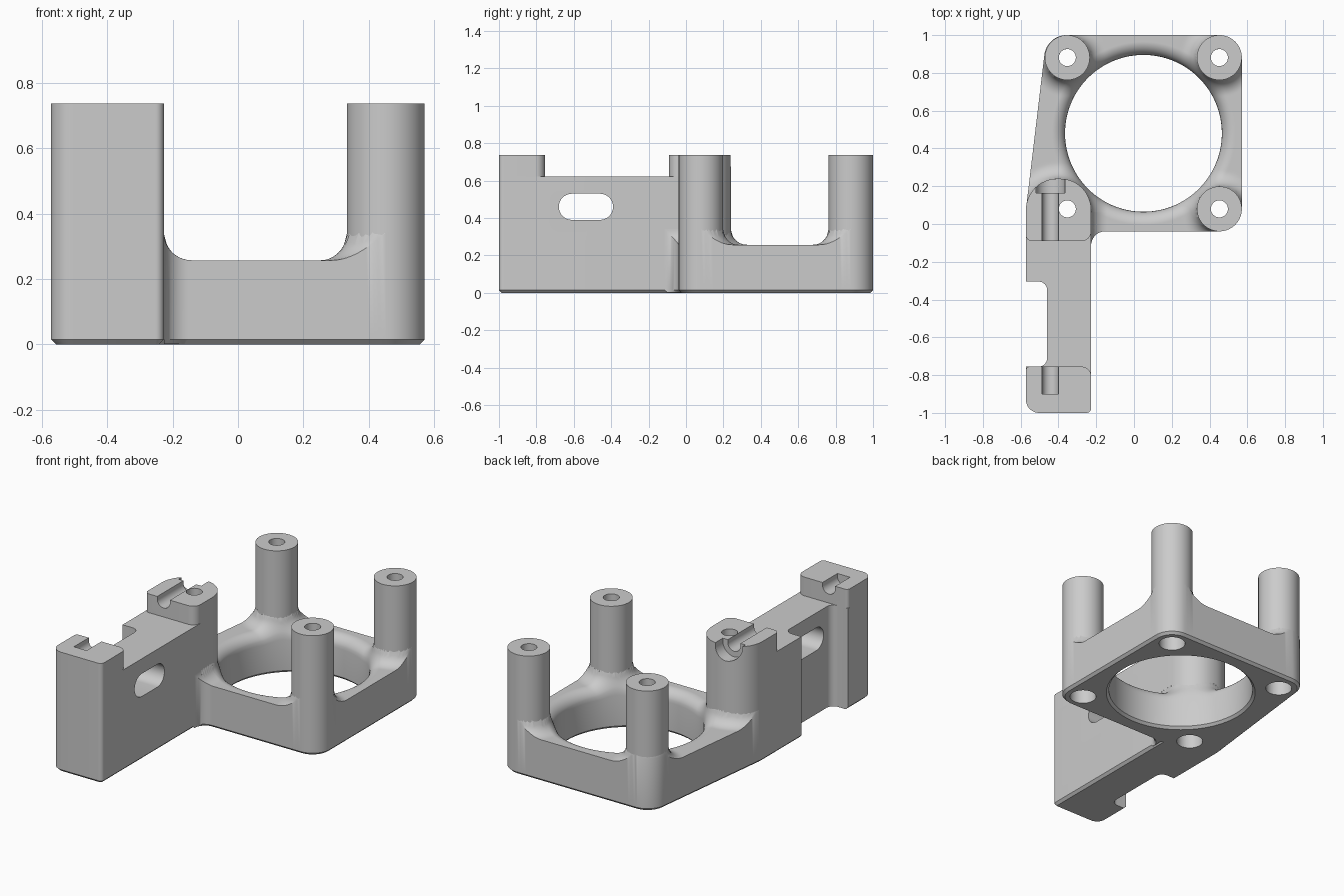
import bpy, bmesh
from math import sin, cos, pi, hypot, sqrt, atan2, radians
from mathutils import Vector

cube = bpy.data.objects.get("Cube")
if cube:
    bpy.data.objects.remove(cube, do_unlink=True)

grey = bpy.data.materials.new("plain grey")
grey.use_nodes = True
grey.diffuse_color = (0.6, 0.6, 0.6, 1)
grey.node_tree.nodes["Principled BSDF"].inputs["Base Color"].default_value = (0.6, 0.6, 0.6, 1)

TOP, DECK, STEP, EDGE = 0.737, 0.257, 0.622, 0.015
POST_R, HOLE_R, HEAD_R = 0.119, 0.045, 0.075
BORE = Vector((0.05, 0.48))
BORE_R, LIP, FILLET = 0.415, 0.07, 0.085
POSTS = {"back_right": (-0.353, 0.881), "back_left": (0.452, 0.881), "front_left": (0.452, 0.08)}
ARM_HOLE = (-0.353, 0.08)
ARM_OUT, ARM_SIDE, ARM_ROUND, ARM_R = -0.572, -0.227, (-0.4, 0.068), 0.172


def loft(name, rings, cyclic=False):
    """Skin a stack of closed rings, capped at the ends or looped."""
    bm = bmesh.new()
    rows = [[bm.verts.new(p) for p in ring] for ring in rings]
    n = len(rows[0])
    pairs = list(zip(rows, rows[1:]))
    if cyclic:
        pairs.append((rows[-1], rows[0]))
    else:
        bm.faces.new(rows[0])
        bm.faces.new(rows[-1])
    for a, b in pairs:
        for i in range(n):
            j = (i + 1) % n
            bm.faces.new((a[i], a[j], b[j], b[i]))
    bmesh.ops.recalc_face_normals(bm, faces=bm.faces[:])
    mesh = bpy.data.meshes.new(name)
    bm.to_mesh(mesh)
    bm.free()
    mesh.materials.append(grey)
    obj = bpy.data.objects.new(name, mesh)
    bpy.context.collection.objects.link(obj)
    return obj


def activate(obj):
    bpy.ops.object.select_all(action="DESELECT")
    obj.select_set(True)
    bpy.context.view_layer.objects.active = obj


def cut(obj, *cutters):
    activate(obj)
    for c in cutters:
        mod = obj.modifiers.new("cut", "BOOLEAN")
        mod.operation, mod.solver, mod.object = "DIFFERENCE", "EXACT", c
        bpy.ops.object.modifier_apply(modifier=mod.name)


def circle(centre, r, z, n=48):
    return [(centre[0] + r * cos(2 * pi * i / n), centre[1] + r * sin(2 * pi * i / n), z)
            for i in range(n)]


def rounded(corners, steps=12):
    """Closed outline from (x, y, radius) corners."""
    out = []
    for i, (x, y, r) in enumerate(corners):
        p = Vector((x, y))
        a = (Vector(corners[i - 1][:2]) - p).normalized()
        b = (Vector(corners[(i + 1) % len(corners)][:2]) - p).normalized()
        half = a.angle(b) / 2
        reach = r * cos(half) / sin(half)
        mid = p + (a + b).normalized() * r / sin(half)
        start = (p + a * reach - mid).normalized()
        end = (p + b * reach - mid).normalized()
        turn = start.angle(end)
        for k in range(steps + 1):
            t = turn * k / steps
            out.append(mid + (start * sin(turn - t) + end * sin(t)) * r / sin(turn))
    return out


def inset(loop, d):
    """Shift a counter-clockwise outline inwards."""
    out = []
    for i, p in enumerate(loop):
        t = (loop[(i + 1) % len(loop)] - loop[i - 1]).normalized()
        out.append(p + Vector((-t.y, t.x)) * d)
    return out


def at(loop, z):
    return [(p.x, p.y, z) for p in loop]


def blend(d, r):
    """Height of a concave round of radius r at distance d."""
    u = min(max(r - d, 0), r)
    return r - sqrt(max(r * r - u * u, 0))


def arm_distance(x, y):
    if y < ARM_ROUND[1]:
        return x - ARM_SIDE
    return hypot(x - ARM_ROUND[0], y - ARM_ROUND[1]) - ARM_R


def deck_height(p):
    d = min([hypot(p.x - x, p.y - y) - POST_R for x, y in POSTS.values()]
            + [arm_distance(p.x, p.y)])
    return DECK + blend(d, FILLET) - blend((p - BORE).length - BORE_R, LIP)


# Cutters: stepped bolt holes, the pin grooves, the slot and the waist
def bolt(centre):
    return loft("bolt_cutter", [circle(centre, HEAD_R, -0.1), circle(centre, HEAD_R, 0.2),
                                circle(centre, HOLE_R, 0.2), circle(centre, HOLE_R, 0.9)])


def groove(r, y0, y1, x=-0.443, z=0.72):
    arc = [(x + r * cos(pi + pi * k / 20), z + r * sin(pi + pi * k / 20)) for k in range(21)]
    arc += [(x + r, 0.9), (x - r, 0.9)]
    return loft("groove_cutter", [[(px, y, pz) for px, pz in arc] for y in (y0, y1)])


def capsule(x):
    pts = []
    for side, base in ((0.075, -pi / 2), (-0.075, pi / 2)):
        for k in range(17):
            a = base + pi * k / 16
            pts.append((x, -0.535 + side + 0.07 * cos(a), 0.46 + 0.07 * sin(a)))
    return pts


bolts = [bolt(c) for c in list(POSTS.values()) + [ARM_HOLE]]
slot = loft("slot_cutter", [capsule(-0.8), capsule(0.0)])
grooves = [groove(0.043, -0.9, -0.7), groove(0.043, -0.15, 0.2), groove(0.077, 0.165, 0.3)]
waist_loop = rounded([(-0.8, -0.755, 0.02), (-0.46, -0.755, 0.045),
                      (-0.46, -0.305, 0.045), (-0.8, -0.305, 0.02)])
waist = loft("waist_cutter", [at(waist_loop, -0.1), at(waist_loop, 0.9)])

# Ring plate, its top sweeping up into the posts and rolling into the bore
corners = rounded([(-0.586, -0.039, POST_R), (0.571, -0.039, POST_R),
                   (0.571, 1.0, POST_R), (-0.462, 1.0, POST_R)], 16)
outline = []
for i, p in enumerate(corners):
    q = corners[(i + 1) % len(corners)]
    count = max(1, int((q - p).length / 0.012))
    outline += [p.lerp(q, k / count) for k in range(count)]
angles = [atan2(p.y - BORE.y, p.x - BORE.x) for p in outline]


def bore_loop(r):
    return [BORE + Vector((cos(a), sin(a))) * r for a in angles]


rings = []
RADIAL = 48
for k in range(RADIAL + 1):
    loop = [b.lerp(o, k / RADIAL) for b, o in zip(bore_loop(BORE_R), outline)]
    rings.append([(p.x, p.y, deck_height(p)) for p in loop])
rings += [at(outline, EDGE), at(inset(outline, EDGE), 0),
          at(bore_loop(BORE_R + EDGE), 0), at(bore_loop(BORE_R), EDGE)]
plate = loft("ring_plate", rings, cyclic=True)
cut(plate, *bolts)
parts = [plate]

# Hollow posts
for side, c in POSTS.items():
    parts.append(loft(side + "_post", [circle(c, POST_R, 0.2, 64), circle(c, POST_R, TOP, 64),
                                       circle(c, HOLE_R, TOP, 64), circle(c, HOLE_R, 0.2, 64)],
                      cyclic=True))

# Side arm with its waist
arm_loop = rounded([(ARM_OUT, -1, 0.07), (ARM_SIDE, -1, 0.025),
                    (ARM_SIDE, 0.24, 0.165), (ARM_OUT, 0.24, 0.165)])
arm = loft("side_arm", [at(inset(arm_loop, EDGE), 0), at(arm_loop, EDGE), at(arm_loop, STEP)])
cut(arm, waist, slot, bolts[-1])

# Raised clamp blocks on the arm
front_loop = rounded([(ARM_OUT, -1, 0.07), (ARM_SIDE, -1, 0.025),
                      (ARM_SIDE, -0.755, 0.05), (ARM_OUT, -0.755, 0.02)])
front_block = loft("front_clamp_block", [at(front_loop, STEP), at(front_loop, TOP)])
cut(front_block, grooves[0])
back_loop = rounded([(ARM_OUT, -0.09, 0.03), (ARM_SIDE, -0.09, 0.05),
                     (ARM_SIDE, 0.24, 0.165), (ARM_OUT, 0.24, 0.165)])
back_block = loft("back_clamp_block", [at(back_loop, STEP), at(back_loop, TOP)])
cut(back_block, grooves[1], grooves[2], bolts[-1])
parts += [arm, front_block, back_block]

# Rounded inside corner between arm and plate
sections = []
for k in range(17):
    d = FILLET * (1 - cos(pi / 2 * k / 16))
    x, y, z = ARM_SIDE + d, -0.039 - blend(d, 0.075), DECK + blend(d, FILLET)
    sections.append([(x, y, EDGE), (x, y, z), (x, -0.02, z), (x, -0.02, 0.001), (x, y + EDGE, 0.001)])
parts.append(loft("corner_round", sections))

for c in bolts + grooves + [slot, waist]:
    bpy.data.objects.remove(c, do_unlink=True)
for obj in parts:
    activate(obj)
    bpy.ops.object.shade_smooth_by_angle(angle=radians(32))
